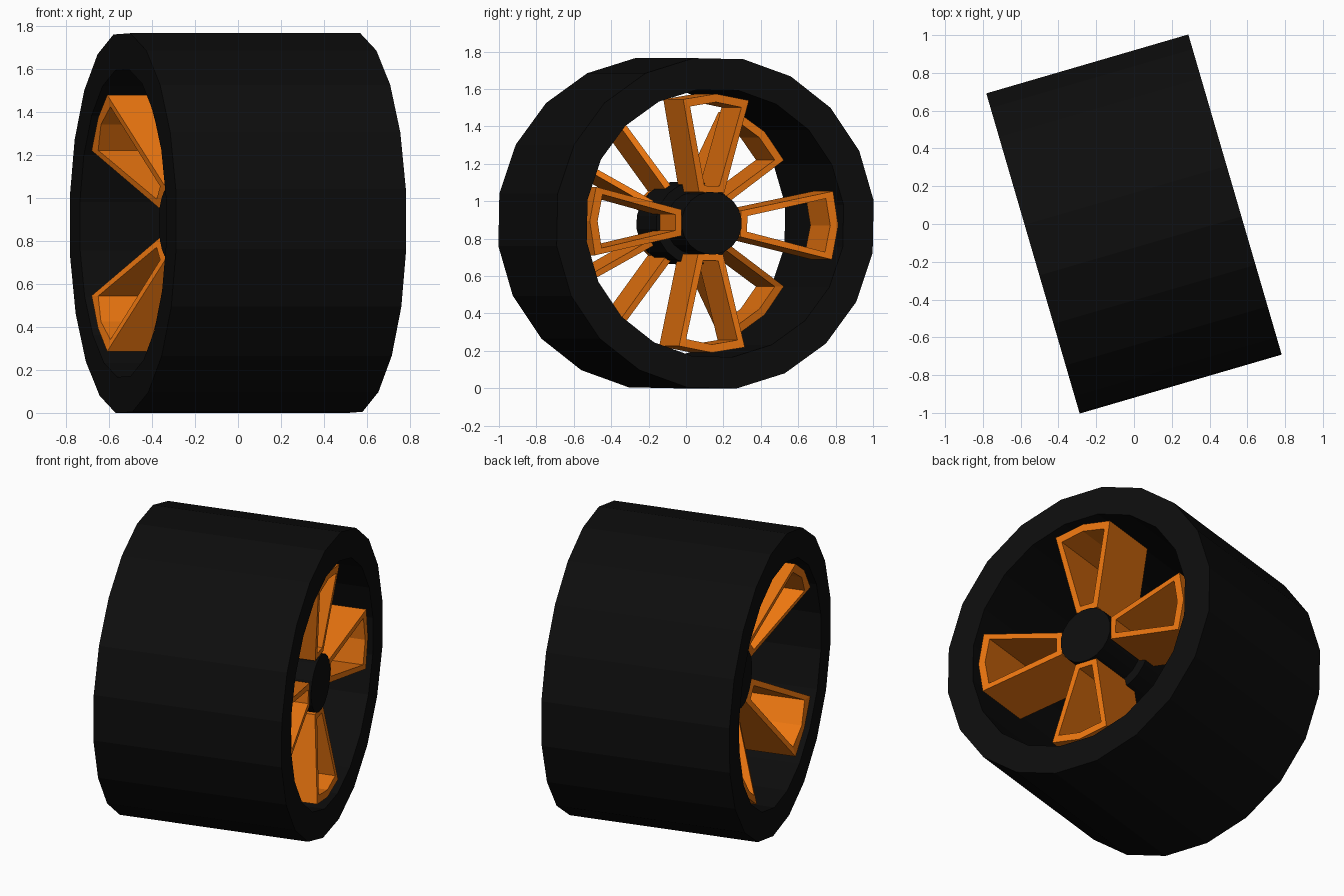
import bpy, bmesh
from math import sin, cos, radians, atan2
from mathutils import Matrix

if "Cube" in bpy.data.objects:
    bpy.data.objects.remove(bpy.data.objects["Cube"])

CENTRE_Z = 0.882
SIDES = 20
# Local X is the wheel axis, turned about 16 degrees in plan
PLACE = Matrix.Translation((0, 0, CENTRE_Z)) @ Matrix.Rotation(atan2(0.28, 0.96), 4, 'Z')


def material(name, rgb):
    m = bpy.data.materials.new(name)
    m.diffuse_color = (*rgb, 1)
    m.use_nodes = True
    m.node_tree.nodes["Principled BSDF"].inputs["Base Color"].default_value = m.diffuse_color
    return m


BLACK = material("black_rubber", (0.004, 0.004, 0.004))
ORANGE = material("orange_paint", (0.83, 0.18, 0.005))


def point(s, r, angle, t=0.0):
    """Axial position s, radius r and sideways offset t at a clock angle."""
    return (s, r * sin(angle) + t * cos(angle), r * cos(angle) - t * sin(angle))


def finish(name, bm, mat):
    bmesh.ops.remove_doubles(bm, verts=bm.verts, dist=1e-5)
    bmesh.ops.recalc_face_normals(bm, faces=bm.faces)
    mesh = bpy.data.meshes.new(name)
    bm.to_mesh(mesh)
    bm.free()
    mesh.materials.append(mat)
    ob = bpy.data.objects.new(name, mesh)
    bpy.context.collection.objects.link(ob)
    ob.matrix_world = PLACE
    return ob


def lathe(name, profile, mat, closed):
    """Revolve (axial, radius) points; open profiles get flat end caps."""
    bm = bmesh.new()
    loops = [[bm.verts.new(point(s, r, radians(10.2 + 360 / SIDES * i))) for i in range(SIDES)]
             for s, r in profile]
    pairs = list(zip(loops, loops[1:]))
    if closed:
        pairs.append((loops[-1], loops[0]))
    else:
        bm.faces.new(loops[0])
        bm.faces.new(loops[-1])
    for a, b in pairs:
        for i in range(SIDES):
            j = (i + 1) % SIDES
            bm.faces.new((a[i], a[j], b[j], b[i]))
    return finish(name, bm, mat)


# Outline and opening of one spoke frame: (radius, sideways)
OUTER = [(0.165, -0.07), (0.66, -0.183), (0.692, 0), (0.66, 0.183), (0.165, 0.07)]
INNER = [(0.20, -0.042), (0.622, -0.143), (0.648, 0), (0.622, 0.143), (0.20, 0.042)]


def spoke_frame(name, side, angle, s_hub, s_rim, depth):
    """Hollow wedge frame, dished from the rim towards the hub."""
    bm = bmesh.new()

    def loop(outline, back):
        verts = []
        for r, t in outline:
            k = min(1, (r - 0.165) / 0.495)
            s = s_hub + (s_rim - s_hub) * k - back
            verts.append(bm.verts.new(point(side * s, r, angle, t)))
        return verts

    rings = [loop(OUTER, 0), loop(INNER, 0), loop(INNER, depth), loop(OUTER, depth)]
    n = len(OUTER)
    for a, b in zip(rings, rings[1:] + rings[:1]):
        for i in range(n):
            j = (i + 1) % n
            bm.faces.new((a[i], a[j], b[j], b[i]))
    finish(name, bm, ORANGE)


# Tyre: plain wide ring with an open barrel
lathe("tyre", [(-0.557, 0.891), (0.557, 0.891), (0.557, 0.722), (-0.557, 0.722)], BLACK, True)

# Hub: thick axle with narrower caps, recessed deeper on one end
lathe("hub", [(-0.335, 0.168), (-0.19, 0.168), (-0.19, 0.222), (0.19, 0.222),
              (0.19, 0.168), (0.49, 0.168)], BLACK, False)

# Four spoke frames per end, the two ends offset by 45 degrees
for i in range(4):
    spoke_frame(f"outer_spoke_{i + 1}", 1, radians(90 * i + 1), 0.48, 0.535, 0.38)
    spoke_frame(f"inner_spoke_{i + 1}", -1, radians(90 * i + 45), 0.33, 0.535, 0.36)
